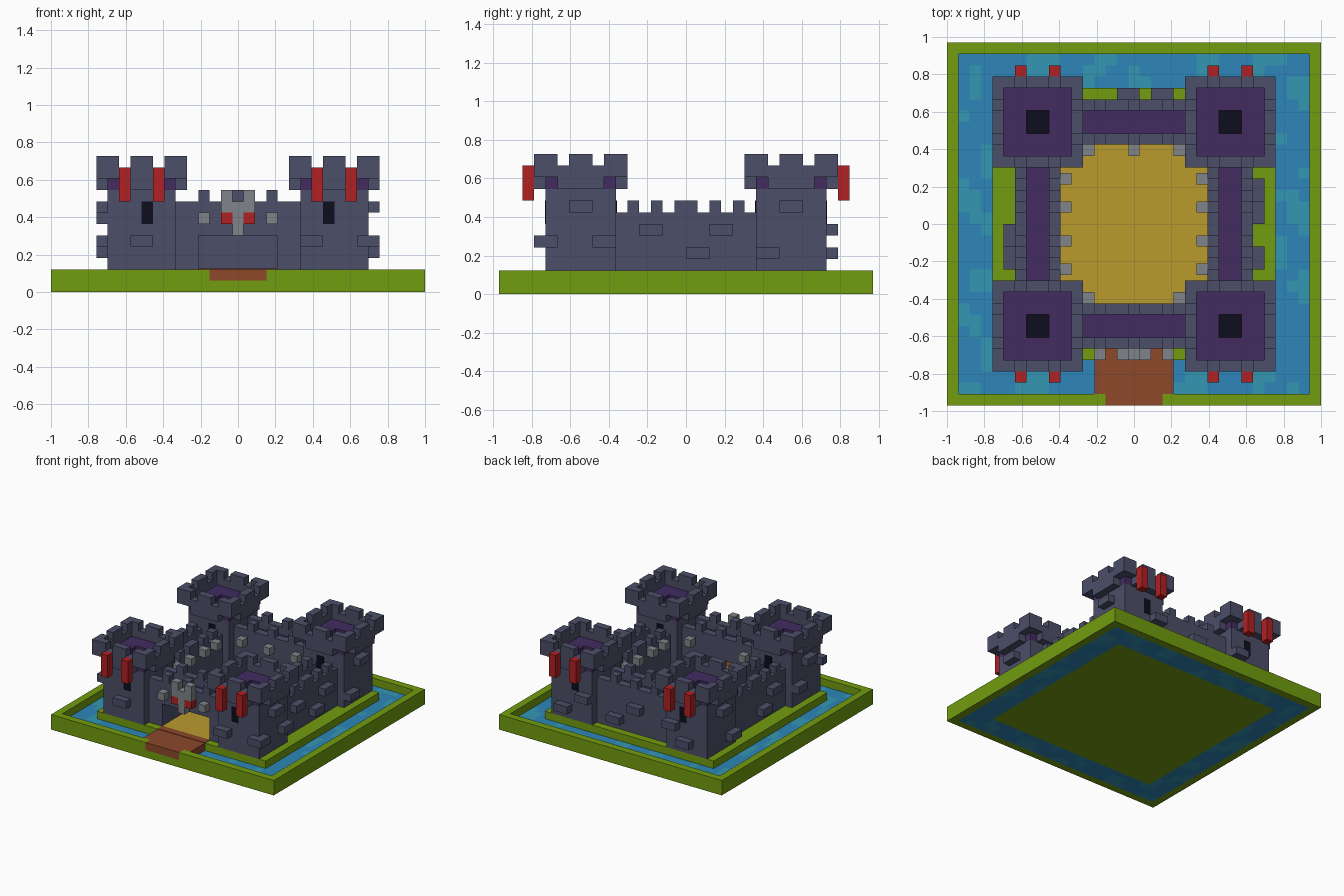
import bpy
import bmesh
from math import sin
from mathutils import Matrix

if "Cube" in bpy.data.objects:
    bpy.data.objects.remove(bpy.data.objects["Cube"])

U = 2 / 33  # one block; all sizes below are in blocks


def material(name, r, g, b):
    m = bpy.data.materials.new(name)
    m.use_nodes = True
    m.diffuse_color = (r, g, b, 1)
    m.node_tree.nodes["Principled BSDF"].inputs["Base Color"].default_value = (r, g, b, 1)
    return m


STONE = material("slate stone", .072, .078, .14)
PALE = material("pale stone", .216, .231, .246)
PURPLE = material("purple floor", .054, .025, .117)
GREEN = material("grass green", .168, .332, .005)
BLUE = material("water blue", .026, .238, .48)
TEAL = material("water teal", .034, .305, .456)
SAND = material("sand yellow", .491, .328, .027)
BROWN = material("plank brown", .262, .065, .023)
RED = material("banner red", .434, .015, .016)
BLACK = material("opening black", .004, .004, .013)


def finish(name, bm, *mats):
    bm.transform(Matrix.Scale(U, 4))
    mesh = bpy.data.meshes.new(name)
    bm.to_mesh(mesh)
    bm.free()
    for m in mats:
        mesh.materials.append(m)
    obj = bpy.data.objects.new(name, mesh)
    bpy.context.collection.objects.link(obj)


def blocks(name, mat, boxes):
    """One object from boxes given as x range, y range, z range."""
    bm = bmesh.new()
    for x0, x1, y0, y1, z0, z1 in boxes:
        size = Matrix.Diagonal((abs(x1 - x0), abs(y1 - y0), z1 - z0, 1))
        mid = Matrix.Translation(((x0 + x1) / 2, (y0 + y1) / 2, (z0 + z1) / 2))
        bmesh.ops.create_cube(bm, size=1, matrix=mid @ size)
    finish(name, bm, mat)


def ring(cx, cy, outx, outy, inx, iny, z0, z1):
    """Four boxes around a rectangular hole."""
    out = []
    for s in (-1, 1):
        out.append((cx - outx, cx + outx, cy + s * iny, cy + s * outy, z0, z1))
        out.append((cx + s * inx, cx + s * outx, cy - iny, cy + iny, z0, z1))
    return out


# Ground: rim with a notch for the bridge, island, courtyard floor
rim = ring(0, 0, 16.5, 16, 15.5, 15, 0, 1)
rim += [b[:4] + (1, 2) for b in rim if b[2:4] != (-15, -16)]
rim += [(s * 2.5, s * 16.5, -16, -15, 1, 2) for s in (-1, 1)]
blocks("grass_rim", GREEN, rim)
blocks("island", GREEN, [(-12.5, 12.5, -12, 12, 0, 2)])
blocks("courtyard_floor", SAND, [(-6.5, 6.5, -7, 7, 1.9, 2.06), (-3.5, 3.5, -11, -7, 1.9, 2.06)])
blocks("bridge", BROWN, [(-2.5, 2.5, -16, -15, 1, 2), (-3.5, 3.5, -15, -12, 1, 2),
                         (-3.5, 3.5, -12, -11, 1.9, 2.06)])

# Moat water: top and bottom sheets with lighter patches
bm = bmesh.new()
for z in (0, 1):
    bmesh.ops.create_grid(bm, x_segments=31, y_segments=30, size=1, matrix=Matrix.Translation(
        (0, 0, z)) @ Matrix.Diagonal((15.5, 15, 1, 1)))
bmesh.ops.delete(bm, geom=[f for f in bm.faces if abs(f.calc_center_median().x) < 12.5
                           and abs(f.calc_center_median().y) < 12], context='FACES')
for f in bm.faces:
    c = f.calc_center_median()
    f.material_index = int(sin(c.x * 1.3 + 2 * sin(c.y * .7)) + sin(c.y * 1.1 + 2 * sin(c.x * .9)) > .5)
    if c.z < .5:
        f.normal_flip()
finish("moat_water", bm, BLUE, TEAL)

# Four corner towers
for sx, side in ((-1, "right"), (1, "left")):
    for sy, end in ((-1, "front"), (1, "back")):
        cx, cy = sx * 8.5, sy * 9
        tag = end + "_" + side
        stone = [(cx - 3, cx + 3, cy - 3, cy + 3, 2, 9)]
        stone += ring(cx, cy, 4, 4, 3, 3, 10, 11)
        for s in (-1, 1):
            # corbels under the overhang
            stone.append((cx - 2, cx + 2, cy + s * 3, cy + s * 4, 9, 10))
            stone.append((cx + s * 3, cx + s * 4, cy - 2, cy + 2, 9, 10))
            # middle merlons
            stone.append((cx - 1, cx + 1, cy + s * 3, cy + s * 4, 11, 12))
            stone.append((cx + s * 3, cx + s * 4, cy - 1, cy + 1, 11, 12))
            # corner merlons
            for t in (-1, 1):
                stone.append((cx + s * 2, cx + s * 4, cy + t * 3, cy + t * 4, 11, 12))
                stone.append((cx + s * 3, cx + s * 4, cy + t * 2, cy + t * 3, 11, 12))
        blocks("tower_" + tag, STONE, stone)
        blocks("tower_floor_" + tag, PURPLE, ring(cx, cy, 3, 3, 1, 1, 9, 10))
        dark = [(cx - 1, cx + 1, cy - 1, cy + 1, 8.95, 9.1)]
        dark += [(sx * 7.5, sx * 8.5, cy + s * 2.95, cy + s * 3.08, 6, 8) for s in (-1, 1)]
        blocks("tower_openings_" + tag, BLACK, dark)
        blocks("banners_" + tag, RED, [(x, x + 1, sy * 13, sy * 14, 8, 11)
                                       for x in (cx - 2, cx + 1)])

# Side walls with walkway and parapets
for s, side in ((-1, "right"), (1, "left")):
    wall = [(s * 6.5, s * 10.5, -6, 6, 2, 5.9)]
    for x in (6.5, 9.5):
        wall.append((s * x, s * (x + 1), -6, 6, 5.9, 7))
        wall += [(s * x, s * (x + 1), y, y + w, 7, 8)
                 for y, w in ((-5, 1), (-3, 1), (-1, 2), (2, 1), (4, 1))]
    blocks("side_wall_" + side, STONE, wall)
    blocks("side_walkway_" + side, PURPLE, [(s * 7.5, s * 9.5, -6, 6, 5.9, 6)])

# Front and back walls, the front one with a gateway
for s, end in ((-1, "front"), (1, "back")):
    if s < 0:
        wall = [(t * 3.5, t * 5.5, -11, -7, 2, 5) for t in (-1, 1)]
        wall.append((-5.5, 5.5, -11, -7, 5, 6.9))
    else:
        wall = [(-5.5, 5.5, 7, 11, 2, 6.9)]
    for y in (7, 10):
        wall.append((-5.5, 5.5, s * y, s * (y + 1), 6.9, 8))
        wall += [(x - .5, x + .5, s * y, s * (y + 1), 8, 9) for x in (-3, 0, 3)]
    blocks("wall_" + end, STONE, wall)
    blocks("walkway_" + end, PURPLE, [(-5.5, 5.5, s * 8, s * 10, 6.9, 7)])

# Gate crest
crest = [(-.5, .5, -12, -11, 5, 8)]
for s in (-1, 1):
    crest += [(s * .5, s * 1.5, -12, -11, 7, 9), (s * 2.5, s * 3.5, -12, -11, 6, 7)]
blocks("gate_crest", PALE, crest)
blocks("gate_crest_gems", RED, [(s * .5, s * 1.5, -12, -11, 6, 7) for s in (-1, 1)])

# Pale brackets inside the courtyard
brackets = [(s * 5.5, s * 6.5, y - .5, y + .5, 6, 7) for s in (-1, 1) for y in (-4, -1.5, 1.5, 4)]
brackets += [(x - .5, x + .5, s * 6, s * 7, 6, 7) for s in (-1, 1) for x in (-4, 4)]
brackets.append((-.5, .5, 6, 7, 6, 7))
blocks("courtyard_brackets", PALE, brackets)

# Raised bricks: start along the wall and height
bricks = []
for s in (-1, 1):
    for y, z in ((-10, 7), (-8, 4), (6, 3), (8, 7)):
        bricks.append((s * 11.5, s * 12.5, y, y + 2, z, z + 1))
    for y, z in ((-4, 5), (0, 3), (2, 5)):
        if s > 0 or y != -4:
            bricks.append((s * 10.5, s * 11.5, s * y, s * (y + 2), z, z + 1))
for x, z in ((-9.5, 4), (5.5, 4)):
    bricks.append((x, x + 2, -13, -12, z, z + 1))
for x, z in ((-9.5, 3), (-7.5, 5), (5.5, 5), (8.5, 3)):
    bricks.append((x, x + 2, 12, 13, z, z + 1))
for x, z in ((-1.5, 5), (1.5, 3)):
    bricks.append((x, x + 2, 11, 12, z, z + 1))
# corner stones that wrap both faces
for s in (-1, 1):
    bricks.append((s * 10.5, s * 12.5, -13, -11, 4, 5) if s > 0
                  else (-12.5, -10.5, -12, -11, 6, 7))
blocks("raised_bricks", STONE, bricks)
